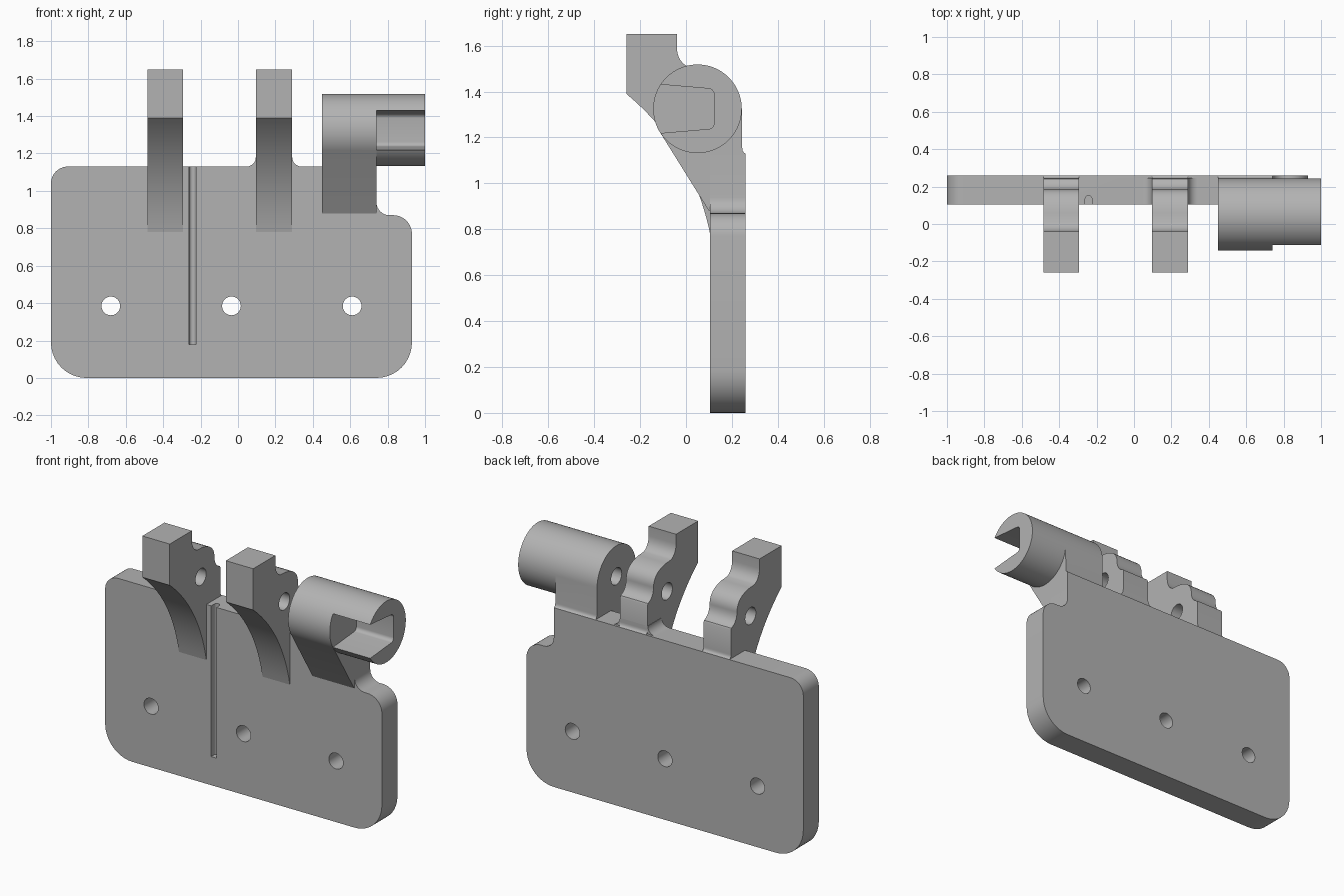
import bpy, bmesh, math
from mathutils import Vector

cube = bpy.data.objects.get("Cube")
if cube:
    bpy.data.objects.remove(cube)

grey = bpy.data.materials.new("plain grey")
grey.use_nodes = True
colour = (0.45, 0.45, 0.45, 1)
grey.diffuse_color = colour
grey.node_tree.nodes["Principled BSDF"].inputs["Base Color"].default_value = colour


def rounded(corners, steps=10):
    """Outline from (u, v, radius) corners, with an arc at each radius."""
    out = []
    for i, (u, v, r) in enumerate(corners):
        p = Vector((u, v))
        if not r:
            out.append(p)
            continue
        a = (Vector(corners[i - 1][:2]) - p).normalized()
        b = (Vector(corners[(i + 1) % len(corners)][:2]) - p).normalized()
        half = a.angle(b) / 2
        centre = p + (a + b).normalized() * r / math.sin(half)
        start = p + a * r / math.tan(half) - centre
        end = p + b * r / math.tan(half) - centre
        sweep = start.angle_signed(end)
        for k in range(steps + 1):
            t = -sweep * k / steps
            c, s = math.cos(t), math.sin(t)
            out.append(centre + Vector((start.x * c - start.y * s, start.x * s + start.y * c)))
    return out


def circle(u, v, r, n=48):
    return [(u + r * math.cos(2 * math.pi * k / n), v + r * math.sin(2 * math.pi * k / n))
            for k in range(n)]


def curve(a, b, c, steps=16):
    """Quadratic curve from a to c, pulled towards b."""
    a, b, c = Vector(a), Vector(b), Vector(c)
    ts = [k / steps for k in range(steps + 1)]
    return [a * (1 - t) ** 2 + b * 2 * t * (1 - t) + c * t * t for t in ts]


def prism(name, outline, axis, lo, hi):
    """Extrude an outline along x (yz outline), y (xz outline) or z (xy outline)."""
    def place(p, d):
        return {"x": (d, p[0], p[1]), "y": (p[0], d, p[1]), "z": (p[0], p[1], d)}[axis]
    bm = bmesh.new()
    low = [bm.verts.new(place(p, lo)) for p in outline]
    high = [bm.verts.new(place(p, hi)) for p in outline]
    bm.faces.new(low)
    bm.faces.new(high)
    for i in range(len(low)):
        bm.faces.new((low[i - 1], low[i], high[i], high[i - 1]))
    bmesh.ops.recalc_face_normals(bm, faces=bm.faces)
    mesh = bpy.data.meshes.new(name)
    bm.to_mesh(mesh)
    bm.free()
    mesh.materials.append(grey)
    obj = bpy.data.objects.new(name, mesh)
    bpy.context.collection.objects.link(obj)
    return obj


def combine(obj, other, operation="DIFFERENCE"):
    mod = obj.modifiers.new(other.name, "BOOLEAN")
    mod.object, mod.operation, mod.solver = other, operation, "EXACT"
    bpy.context.view_layer.objects.active = obj
    bpy.ops.object.modifier_apply(modifier=mod.name)
    bpy.data.objects.remove(other)


def smooth(obj):
    bpy.ops.object.select_all(action="DESELECT")
    obj.select_set(True)
    bpy.context.view_layer.objects.active = obj
    bpy.ops.object.shade_smooth_by_angle(angle=math.radians(30))


FRONT, BACK, TOP = 0.105, 0.26, 1.13
PIN = (0.05, 1.325)

# Mounting plate with a stepped corner, and flared roots for the second arm
plate = prism("plate", rounded([
    (-1, 0, 0.19), (0.93, 0, 0.19), (0.93, 0.87, 0.1), (0.74, 0.87, 0.07), (0.74, TOP, 0),
    (-1, TOP, 0.09)]), "y", FRONT, BACK)
flare = prism("flare", rounded([
    (0.0, 1.1, 0), (0.39, 1.1, 0), (0.39, TOP, 0), (0.29, TOP, 0.05), (0.29, 1.2, 0),
    (0.095, 1.2, 0), (0.095, TOP, 0.05), (0.0, TOP, 0)]), "y", FRONT, 0.245)
combine(flare, prism("flare_trim", [(-0.1, 1.18), (0.5, 1.18), (0.5, 1.3), (-0.1, 1.3)],
                     "y", 0, 1))
combine(plate, flare, "UNION")

# Screw holes and the vertical groove
for x in (-0.68, -0.035, 0.61):
    combine(plate, prism("screw_hole", circle(x, 0.385, 0.05, 32), "y", 0, 0.4))
combine(plate, prism("groove", rounded([
    (-0.261, 0, 0), (-0.225, 0, 0), (-0.225, 0.152, 0.0178), (-0.261, 0.152, 0.0178)], 6),
    "z", 0.18, 1.3))
smooth(plate)

# Two hooked arms with pin holes
shoulder = curve((-0.04, 1.59), (-0.037, 1.53), (0.01, 1.508), 8)
bump = curve((0.06, 1.505), (0.175, 1.49), (0.185, 1.41), 8)
heel = curve((0.185, 1.40), (0.187, 1.34), (0.24, 1.32), 8)
root = curve((0.245, 1.155), (0.245, 1.135), (0.26, 1.13), 5)
undercut = curve((0.105, 0.78), (0.03, 1.15), (-0.26, 1.39), 20)
arm_outline = ([(-0.26, 1.65), (-0.04, 1.65)] + shoulder + bump + heel + [(0.245, 1.31)]
               + root + [(0.2, 1.0), (0.15, 0.78)] + undercut)
for name, x in (("right_arm", -0.485), ("left_arm", 0.097)):
    arm = prism(name, arm_outline, "x", x, x + 0.191)
    combine(arm, prism("pin_hole", circle(*PIN, 0.053, 32), "x", x - 0.1, x + 0.3))
    smooth(arm)

# Barrel on a sloping support, with a blind pin hole and an open slot
barrel = prism("barrel", circle(*PIN, 0.193, 96), "x", 0.45, 1.0)
support = prism("barrel_support", [(-0.113, 1.222), PIN, (0.243, 1.325)] + root
                + [(0.2, 1.0), (0.15, 0.88), (0.1, 0.88)], "x", 0.45, 0.74)
combine(barrel, support, "UNION")
combine(barrel, prism("blind_hole", circle(*PIN, 0.053, 32), "x", 0.3, 0.66))
combine(barrel, prism("slot", rounded([
    (-0.3, 1.203, 0), (0.122, 1.239, 0.025), (0.122, 1.411, 0.025), (-0.3, 1.447, 0)], 6),
    "x", 0.74, 1.2))
smooth(barrel)
